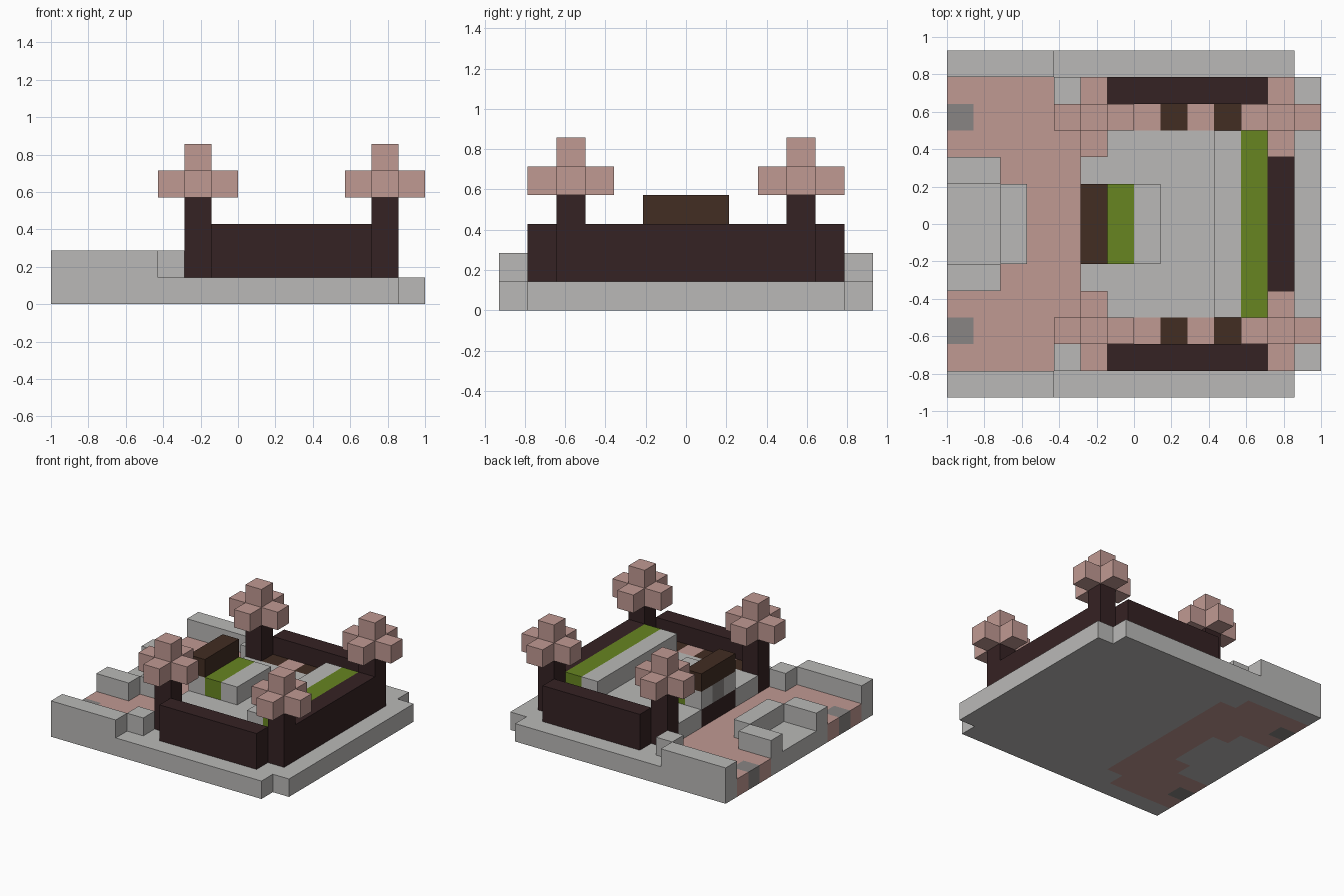
import bpy
import bmesh
from mathutils import Vector

cube = bpy.data.objects.get("Cube")
if cube:
    bpy.data.objects.remove(cube, do_unlink=True)

# The model sits on a block grid: LENGTH blocks along x, WIDTH blocks along y
LENGTH, WIDTH = 14, 13
BLOCK = 2 / LENGTH


def material(name, r, g, b):
    mat = bpy.data.materials.new(name)
    mat.diffuse_color = (r, g, b, 1)
    mat.use_nodes = True
    shader = mat.node_tree.nodes["Principled BSDF"]
    shader.inputs["Base Color"].default_value = (r, g, b, 1)
    shader.inputs["Roughness"].default_value = 0.9
    return mat


stone = material("light stone", 0.49, 0.485, 0.475)
slate = material("dark grey stone", 0.25, 0.235, 0.23)
pink = material("dusty pink", 0.53, 0.32, 0.29)
bark = material("dark bark", 0.036, 0.016, 0.017)
wood = material("brown wood", 0.054, 0.026, 0.016)
green = material("moss green", 0.136, 0.235, 0.015)


def add_box(bm, x, y, z):
    """Add a box from (start, end) block ranges on each axis."""
    verts = bmesh.ops.create_cube(bm, size=1)["verts"]
    low = Vector((x[0], y[0], z[0]))
    size = Vector((x[1], y[1], z[1])) - low
    for v in verts:
        cell = low + (v.co + Vector((0.5, 0.5, 0.5))) * size
        v.co = (cell - Vector((LENGTH / 2, WIDTH / 2, 0))) * BLOCK


def build(name, mat, *boxes, mirror=False):
    """Make one object of boxes, optionally mirrored from front to back."""
    bm = bmesh.new()
    for x, y, z in boxes:
        add_box(bm, x, y, z)
        if mirror:
            add_box(bm, x, (WIDTH - y[1], WIDTH - y[0]), z)
    mesh = bpy.data.meshes.new(name)
    bm.to_mesh(mesh)
    bm.free()
    mesh.materials.append(mat)
    obj = bpy.data.objects.new(name, mesh)
    bpy.context.collection.objects.link(obj)
    return obj


GROUND, LOW, HIGH, TOP = (0, 1), (1, 2), (2, 3), (3, 4)

# Ground: stone slab, pink courtyard paving and dark inlays
build("stone_base", stone,
      ((5, 13), (0, 13), GROUND),
      ((13, 14), (1, 12), GROUND),
      ((0, 2), (4, 9), GROUND),
      ((2, 3), (5, 8), GROUND))
build("stone_base_sides", stone,
      ((0, 5), (0, 1), GROUND),
      ((4, 5), (1, 2), GROUND), mirror=True)
build("courtyard_paving_sides", pink,
      ((0, 4), (1, 2), GROUND),
      ((1, 4), (2, 3), GROUND),
      ((0, 4), (3, 4), GROUND),
      ((2, 4), (4, 5), GROUND), mirror=True)
build("courtyard_paving_middle", pink,
      ((3, 4), (5, 8), GROUND),
      ((4, 5), (2, 11), GROUND))
build("dark_inlays", slate, ((0, 1), (2, 3), GROUND), mirror=True)

# Low stone walls around the courtyard and the small bay
build("courtyard_walls", stone,
      ((0, 4), (0, 1), LOW),
      ((4, 5), (1, 2), LOW), mirror=True)
build("bay_arms", stone, ((0, 2), (4, 5), LOW), mirror=True)
build("bay_end", stone, ((2, 3), (5, 8), LOW))

# Raised room floor with a dark step at its entrance
build("room_floor", stone, ((6, 12), (3, 10), LOW))
build("entrance_floor", stone, ((5, 6), (3, 5), LOW), mirror=True)
build("entrance_step", bark, ((5, 6), (5, 8), LOW))

# Checkered strips along the inside of the long walls
for x in range(6, 12):
    is_wood = x % 2 == 0
    build("floor_strip_wood" if is_wood else "floor_strip_pink",
          wood if is_wood else pink,
          ((x, x + 1), (2, 3), LOW), mirror=True)

# Outer walls of the room
build("long_walls", bark, ((6, 12), (1, 2), (1, 3)), mirror=True)
build("end_wall", bark, ((12, 13), (3, 10), (1, 3)))

# Furniture: shelf stand, shelf top, seat and bench
build("shelf_stand_sides", stone, ((5, 6), (5, 6), HIGH), mirror=True)
build("shelf_stand_middle", slate, ((5, 6), (6, 7), HIGH))
build("shelf_top", wood, ((5, 6), (5, 8), TOP))
build("seat_cushion", green, ((6, 7), (5, 8), HIGH))
build("seat_table", stone, ((7, 8), (5, 8), HIGH))
build("bench_front", stone, ((10, 11), (3, 10), HIGH))
build("bench_cushion", green, ((11, 12), (3, 10), HIGH))

# Corner trees: a trunk with a cross of foliage
for x in (5, 12):
    trunk = (x, x + 1)
    build("tree_trunks", bark, (trunk, (2, 3), (1, 4)), mirror=True)
    build("tree_foliage", pink,
          ((x - 1, x + 2), (2, 3), (4, 5)),
          (trunk, (1, 2), (4, 5)),
          (trunk, (3, 4), (4, 5)),
          (trunk, (2, 3), (5, 6)), mirror=True)
